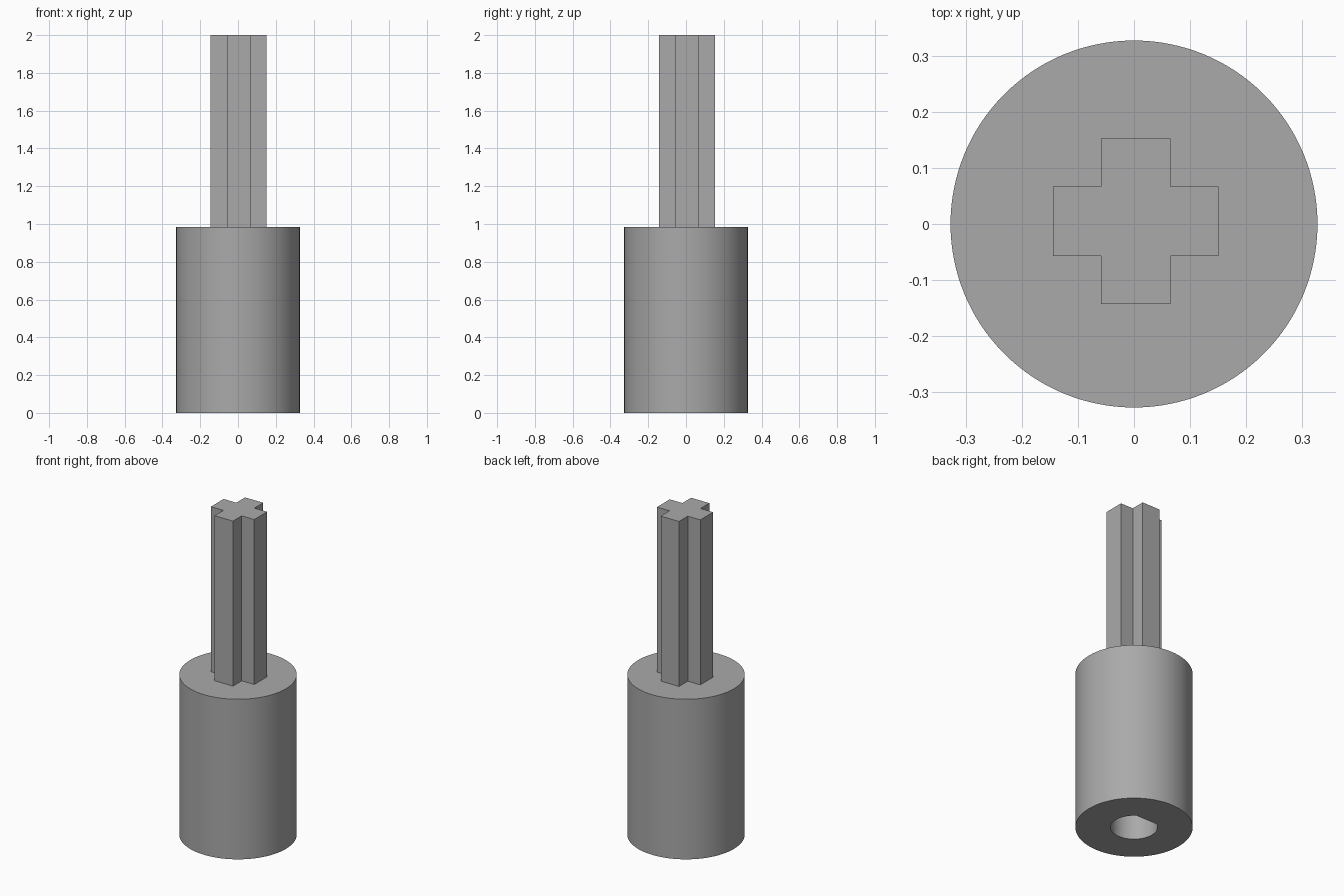
import bpy
import bmesh
from math import asin, cos, pi, sin, sqrt

old = bpy.data.objects.get("Cube")
if old:
    bpy.data.objects.remove(old, do_unlink=True)

GREY = (0.4, 0.4, 0.4, 1)
grey = bpy.data.materials.new("plain grey")
grey.use_nodes = True
grey.diffuse_color = GREY
grey.node_tree.nodes["Principled BSDF"].inputs["Base Color"].default_value = GREY


def prism(name, outline, bottom, top):
    """Extrude a closed counter-clockwise outline upwards."""
    bm = bmesh.new()
    face = bm.faces.new([bm.verts.new((x, y, bottom)) for x, y in outline])
    new = bmesh.ops.extrude_face_region(bm, geom=[face], use_keep_orig=True)["geom"]
    verts = [v for v in new if isinstance(v, bmesh.types.BMVert)]
    bmesh.ops.translate(bm, verts=verts, vec=(0, 0, top - bottom))
    bmesh.ops.recalc_face_normals(bm, faces=bm.faces)
    mesh = bpy.data.meshes.new(name)
    bm.to_mesh(mesh)
    bm.free()
    mesh.materials.append(grey)
    obj = bpy.data.objects.new(name, mesh)
    bpy.context.collection.objects.link(obj)
    return obj


def arc(radius, start, end, steps):
    angles = [start + (end - start) * i / steps for i in range(steps + 1)]
    return [(radius * cos(a), radius * sin(a)) for a in angles]


# Round body
body_height = 0.985
body = prism("body", arc(0.327, 0, 2 * pi, 128)[:-1], 0, body_height)

# D-shaped shaft socket in the underside, flat towards the back
socket_radius, flat = 0.131, 0.109
flat_angle = asin(flat / socket_radius)
socket = prism("socket_cutter",
               arc(socket_radius, pi - flat_angle, 2 * pi + flat_angle, 80),
               -0.1, 0.65)
cut = body.modifiers.new("socket", "BOOLEAN")
cut.operation = "DIFFERENCE"
cut.solver = "EXACT"
cut.object = socket

bpy.ops.object.select_all(action="DESELECT")
body.select_set(True)
bpy.context.view_layer.objects.active = body
bpy.ops.object.modifier_apply(modifier=cut.name)
bpy.data.objects.remove(socket, do_unlink=True)
bpy.ops.object.shade_smooth_by_angle(angle=pi / 6)

# Cross-shaped axle: one arm end turned four times
reach, half = 0.1475, 0.062
outline = []
x, y = reach, half
corners = [(reach, -half), (reach, half), (half, half)]
for _ in range(4):
    outline += corners
    corners = [(-y, x) for x, y in corners]
axle = prism("cross_axle", outline, body_height, 2)
axle.location = (0.003, 0.005, 0)
